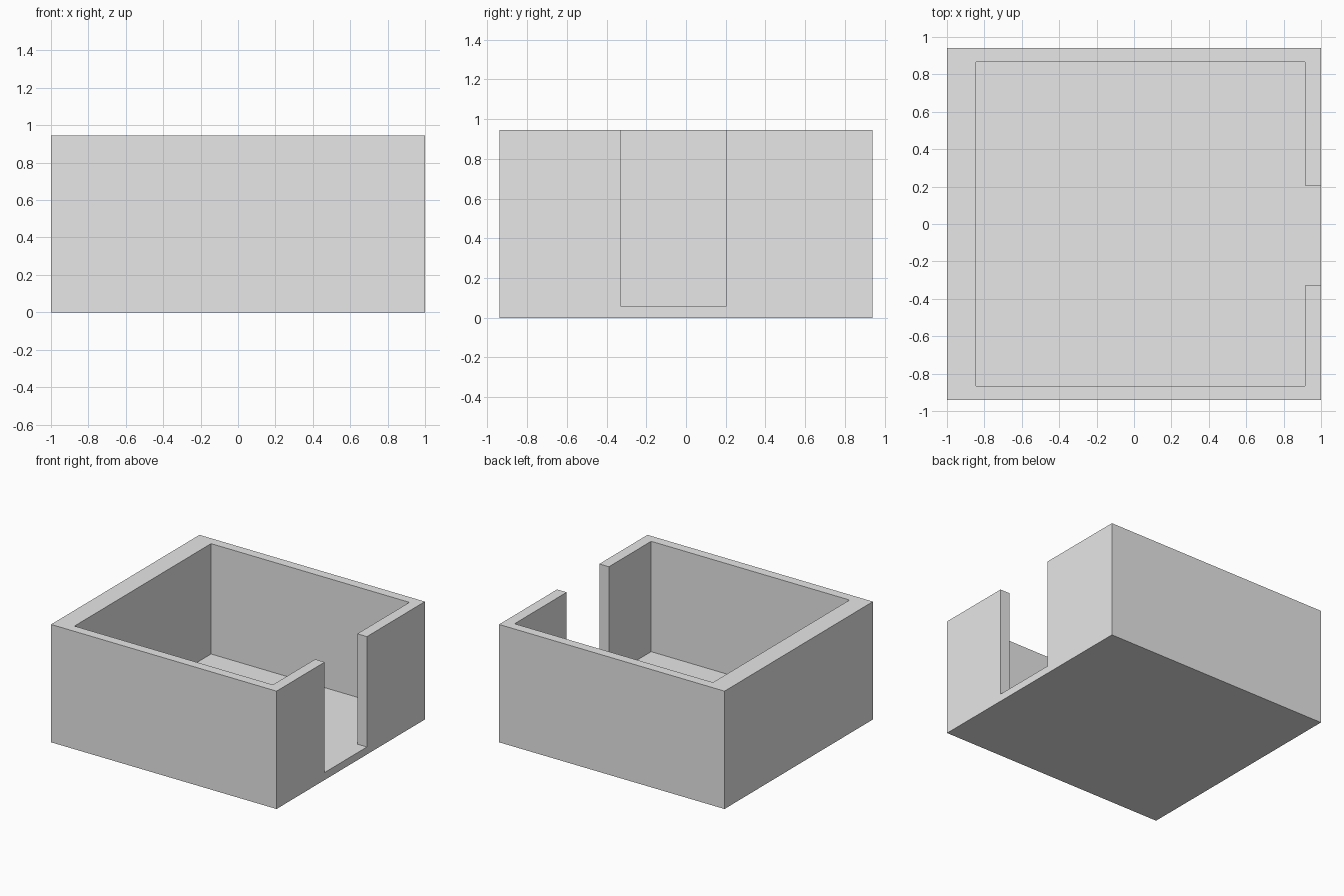
import bpy, bmesh

cube = bpy.data.objects.get("Cube")
if cube:
    bpy.data.objects.remove(cube, do_unlink=True)

HALF_X, HALF_Y, HEIGHT, FLOOR = 1.0, 0.94, 0.945, 0.06
ROOM_LEFT, ROOM_RIGHT, ROOM_Y = -0.845, 0.915, 0.865
DOOR_FRONT, DOOR_BACK = -0.33, 0.205


def prism(name, outline, bottom, top):
    """Extrude a flat outline upwards into a solid."""
    bm = bmesh.new()
    base = bm.faces.new([bm.verts.new((x, y, bottom)) for x, y in outline])
    side = bmesh.ops.extrude_face_region(bm, geom=[base])["geom"]
    verts = [v for v in side if isinstance(v, bmesh.types.BMVert)]
    bmesh.ops.translate(bm, verts=verts, vec=(0, 0, top - bottom))
    bmesh.ops.recalc_face_normals(bm, faces=bm.faces)
    mesh = bpy.data.meshes.new(name)
    bm.to_mesh(mesh)
    bm.free()
    obj = bpy.data.objects.new(name, mesh)
    bpy.context.collection.objects.link(obj)
    return obj


# Solid outer block
box = prism("open_box", [(-HALF_X, -HALF_Y), (HALF_X, -HALF_Y),
                         (HALF_X, HALF_Y), (-HALF_X, HALF_Y)], 0, HEIGHT)

# Room and doorway hollow, cut as one shape
outside = HALF_X + 0.2
hollow = prism("room_cutter", [
    (ROOM_LEFT, -ROOM_Y), (ROOM_RIGHT, -ROOM_Y),
    (ROOM_RIGHT, DOOR_FRONT), (outside, DOOR_FRONT),
    (outside, DOOR_BACK), (ROOM_RIGHT, DOOR_BACK),
    (ROOM_RIGHT, ROOM_Y), (ROOM_LEFT, ROOM_Y)], FLOOR, HEIGHT + 0.2)
hollow.hide_render = True

cut = box.modifiers.new("hollow", "BOOLEAN")
cut.operation = "DIFFERENCE"
cut.solver = "EXACT"
cut.object = hollow
bpy.context.view_layer.objects.active = box
bpy.ops.object.modifier_apply(modifier=cut.name)
bpy.data.objects.remove(hollow, do_unlink=True)

# Plain grey finish
grey = bpy.data.materials.new("light_grey")
grey.use_nodes = True
colour = (0.8, 0.8, 0.8, 1)
grey.diffuse_color = colour
grey.node_tree.nodes["Principled BSDF"].inputs["Base Color"].default_value = colour
box.data.materials.clear()
box.data.materials.append(grey)
